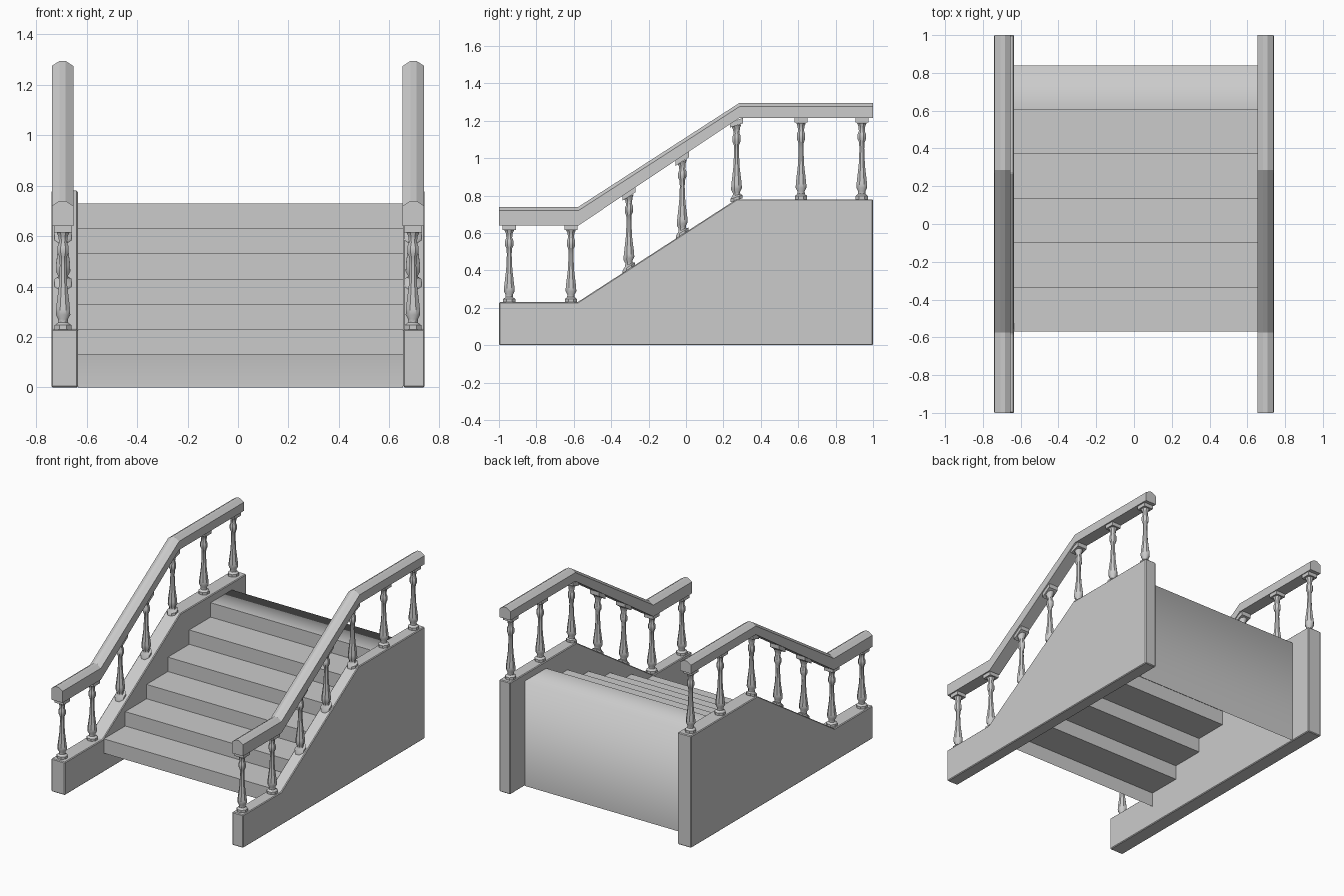
import bpy, bmesh, math

cube = bpy.data.objects.get("Cube")
if cube:
    bpy.data.objects.remove(cube, do_unlink=True)

stone = bpy.data.materials.new("grey_stone")
stone.use_nodes = True
GREY = (0.6, 0.6, 0.6, 1)
stone.diffuse_color = GREY
stone.node_tree.nodes["Principled BSDF"].inputs["Base Color"].default_value = GREY


def finish(bm, name, angle=None):
    bmesh.ops.recalc_face_normals(bm, faces=bm.faces)
    mesh = bpy.data.meshes.new(name)
    bm.to_mesh(mesh)
    bm.free()
    mesh.materials.append(stone)
    obj = bpy.data.objects.new(name, mesh)
    bpy.context.collection.objects.link(obj)
    if angle:
        bpy.ops.object.select_all(action='DESELECT')
        obj.select_set(True)
        bpy.context.view_layer.objects.active = obj
        bpy.ops.object.shade_smooth_by_angle(angle=math.radians(angle))
    return obj


def loft(bm, rings, caps=True):
    """Skin a series of closed rings of points."""
    loops = [[bm.verts.new(p) for p in ring] for ring in rings]
    for a, b in zip(loops, loops[1:]):
        for i in range(len(a)):
            j = (i + 1) % len(a)
            bm.faces.new((a[i], a[j], b[j], b[i]))
    if caps:
        bm.faces.new(loops[0])
        bm.faces.new(loops[-1])


# Side walls: one stepped-slope profile, the right one slightly thicker
WALL = [(-1, 0), (1, 0), (1, .78), (.27, .78), (-.58, .23), (-1, .23)]
for side, x0, x1 in (("left", .655, .74), ("right", -.74, -.635)):
    bm = bmesh.new()
    loft(bm, [[(x, y, z) for y, z in WALL] for x in (x0, x1)])
    wall = finish(bm, side + "_wall")
    bevel = wall.modifiers.new("soft_edges", 'BEVEL')
    bevel.width = .005
    bevel.segments = 1

# Steps: open folded sheet that turns down into the back wall
RISE, RUN, STEPS = .1, .235, 6
path = [(-.57, .13)]
for i in range(STEPS):
    z = .23 + i * RISE
    path += [(-.57 + i * RUN, z), (-.57 + (i + 1) * RUN, z)]
path[-1] = (.84, .73)
path.append((.84, 0))
bm = bmesh.new()
columns = [[bm.verts.new((x, y, z)) for y, z in path] for x in (-.635, .655)]
for i in range(len(path) - 1):
    a, b = columns
    face = bm.faces.new((a[i], b[i], b[i + 1], a[i + 1]))
    face.smooth = i >= len(path) - 3      # rounded look over the landing
finish(bm, "steps_and_back_wall")

# Handrails: ridged section following the slope
RAIL = [(-1, .64, .74), (-.575, .64, .74), (.285, 1.215, 1.295), (1, 1.215, 1.295)]
for side, s in (("left", 1), ("right", -1)):
    bm = bmesh.new()
    rings = []
    for y, low, high in RAIL:
        cx, w, shoulder = s * .696, .0425, high - .02
        rings.append([(cx - w, y, low), (cx + w, y, low), (cx + w, y, shoulder),
                      (cx + .012, y, high), (cx - .012, y, high), (cx - w, y, shoulder)])
    loft(bm, rings)
    finish(bm, side + "_handrail")

# Balusters: turned shaft (height fraction, radius) and a square cap
TURNING = [(0, .036), (.04, .036), (.065, .022), (.1, .021), (.14, .031), (.2, .03),
           (.42, .018), (.62, .014), (.7, .016), (.74, .024), (.8, .024), (.84, .017),
           (.9, .02), (.94, .028)]
SIDES = 8
SLOPE = .65


def baluster(name, cx, cy, low, high, slope):
    bm = bmesh.new()
    rings = []
    for t, r in TURNING:
        lean = slope * (1 if t < .05 else abs(2 * t - 1) ** 2)
        ring = []
        for k in range(SIDES):
            a = math.tau * (k + .5) / SIDES
            dy = r * math.sin(a)
            ring.append((cx + r * math.cos(a), cy + dy, low + t * (high - low) + lean * dy))
        rings.append(ring)
    loft(bm, rings)
    cap = []
    for z in (high - .025, high + .004):
        cap.append([(cx + i * .035, cy + j * .035, z + slope * j * .035)
                    for i, j in ((-1, -1), (1, -1), (1, 1), (-1, 1))])
    loft(bm, cap)
    finish(bm, name, 40)


POSTS = [(-.945, .23, .64, 0), (-.615, .23, .64, 0), (-.305, .405, .82, SLOPE),
         (-.02, .59, 1.007, SLOPE), (.27, .775, 1.2, SLOPE / 2),
         (.615, .78, 1.215, 0), (.94, .78, 1.215, 0)]
for side, s in (("left", 1), ("right", -1)):
    for n, (y, low, high, slope) in enumerate(POSTS, 1):
        baluster(f"{side}_baluster_{n}", s * .694, y, low, high, slope)
